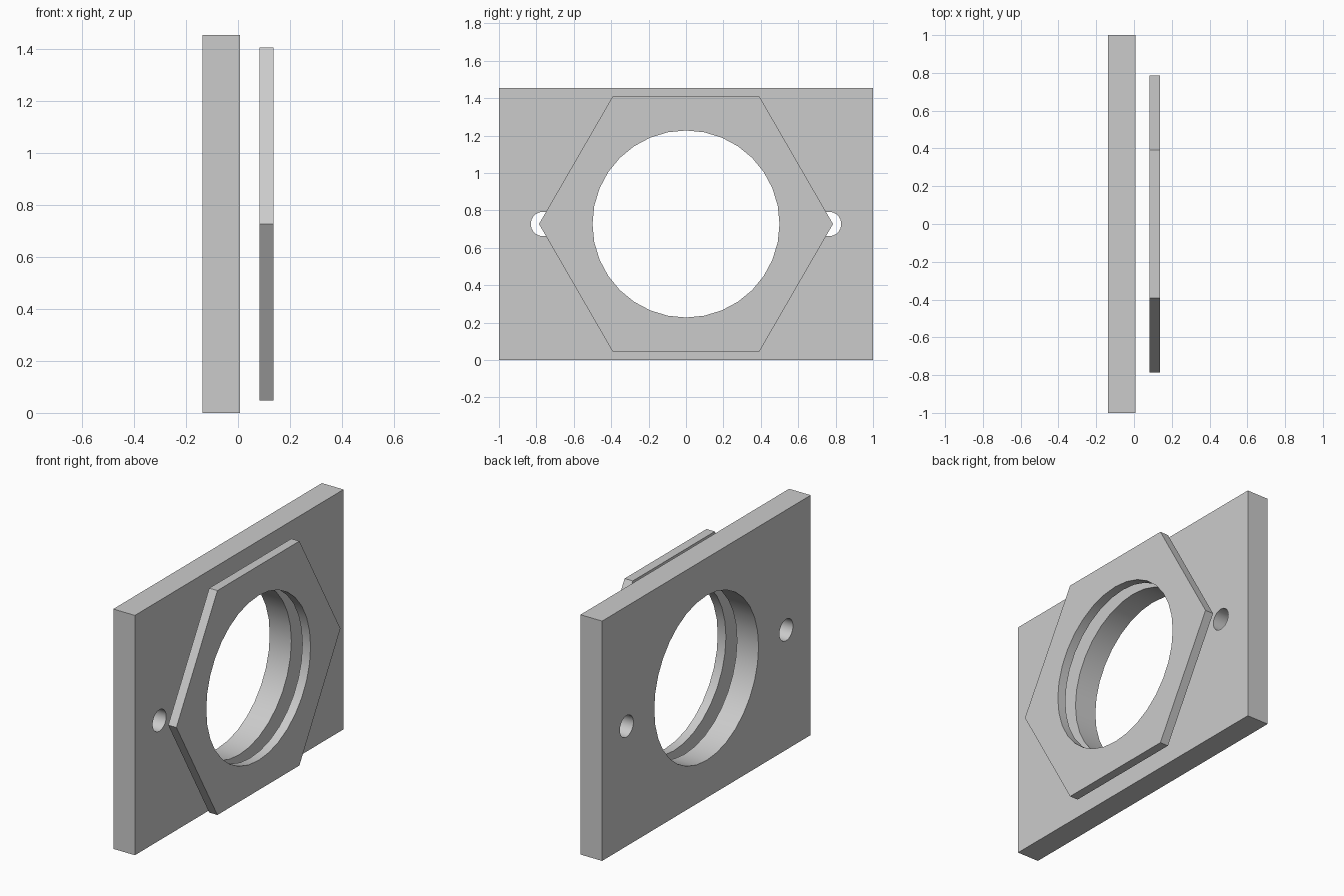
import bpy, bmesh, math
from mathutils import Vector

cube = bpy.data.objects.get("Cube")
if cube:
    bpy.data.objects.remove(cube, do_unlink=True)

MID_Z = 0.7275
BORE = 0.5

grey = bpy.data.materials.new("light_grey")
grey.use_nodes = True
grey.diffuse_color = (0.6, 0.6, 0.6, 1)
grey.node_tree.nodes["Principled BSDF"].inputs["Base Color"].default_value = (0.6, 0.6, 0.6, 1)


def ring(radius, sides, centre_y=0.0):
    """Regular polygon outline as (y, z) points."""
    steps = [2 * math.pi * i / sides for i in range(sides)]
    return [(centre_y + radius * math.cos(a), MID_Z + radius * math.sin(a)) for a in steps]


def pierced_plate(name, x_back, x_front, outlines):
    """Slab along x: first outline is the rim, the rest are holes."""
    bm = bmesh.new()
    for outline in outlines:
        verts = [bm.verts.new((x_back, y, z)) for y, z in outline]
        for a, b in zip(verts, verts[1:] + verts[:1]):
            bm.edges.new((a, b))
    bmesh.ops.triangle_fill(bm, use_beauty=True, edges=bm.edges[:], normal=Vector((1, 0, 0)))
    out = bmesh.ops.extrude_face_region(bm, geom=bm.faces[:], use_keep_orig=True)
    moved = [g for g in out["geom"] if isinstance(g, bmesh.types.BMVert)]
    bmesh.ops.translate(bm, verts=moved, vec=(x_front - x_back, 0, 0))
    bmesh.ops.recalc_face_normals(bm, faces=bm.faces[:])
    mesh = bpy.data.meshes.new(name)
    bm.to_mesh(mesh)
    bm.free()
    mesh.materials.append(grey)
    obj = bpy.data.objects.new(name, mesh)
    bpy.context.collection.objects.link(obj)
    bpy.ops.object.select_all(action="DESELECT")
    obj.select_set(True)
    bpy.context.view_layer.objects.active = obj
    bpy.ops.object.shade_smooth_by_angle(angle=math.radians(30))
    return obj


# Rectangular base plate with the main bore and two bolt holes
rectangle = [(-1, 0), (1, 0), (1, 2 * MID_Z), (-1, 2 * MID_Z)]
bolt_holes = [ring(0.065, 32, side * 0.765) for side in (-1, 1)]
pierced_plate("base_plate", -0.137, 0.008, [rectangle, ring(BORE, 32)] + bolt_holes)

# Thin hexagonal cover floating in front of the plate
pierced_plate("hexagonal_cover", 0.082, 0.137, [ring(0.786, 6), ring(BORE, 32)])
